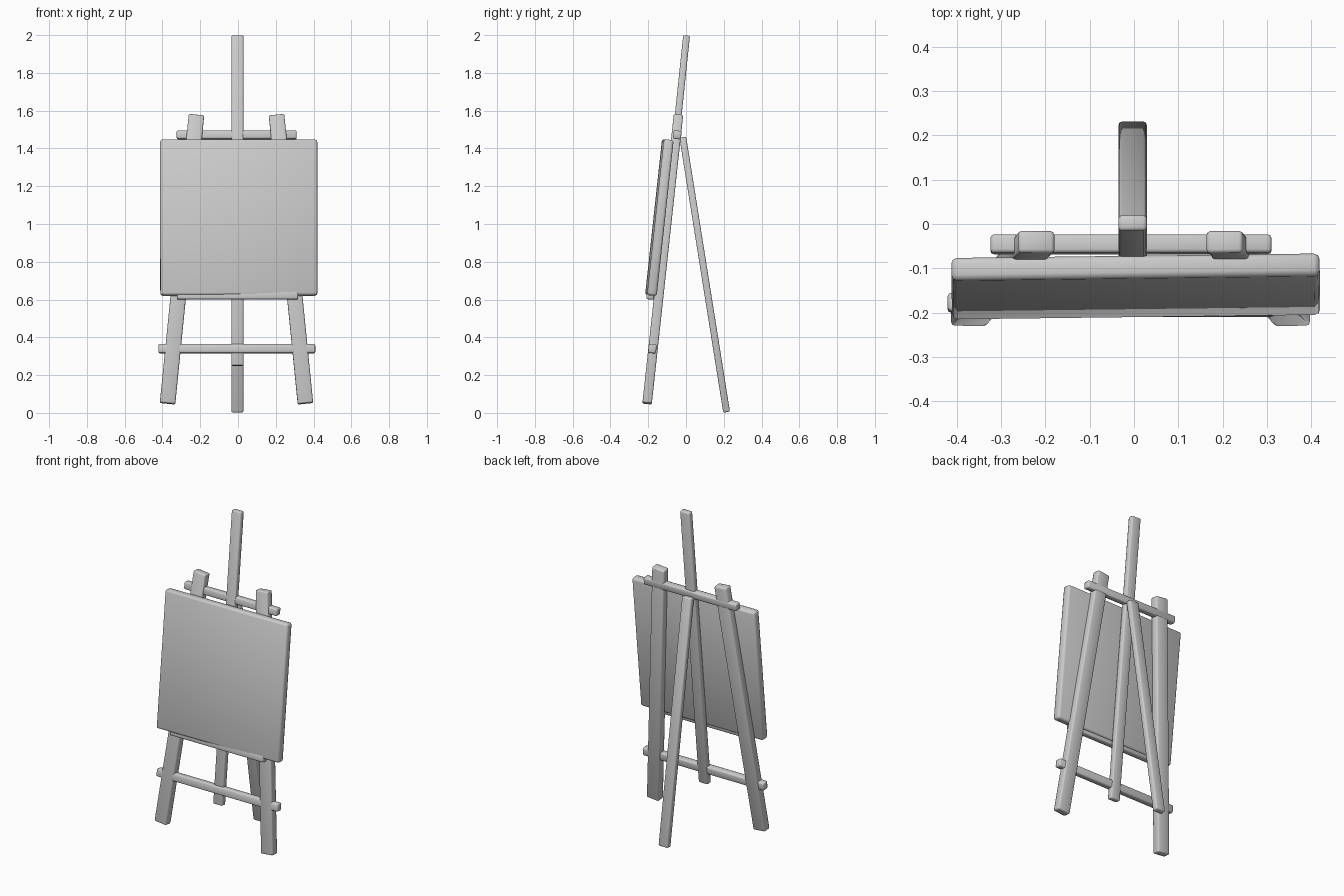
import bpy, bmesh, math
from mathutils import Vector, Matrix

if "Cube" in bpy.data.objects:
    bpy.data.objects.remove(bpy.data.objects["Cube"])

LEAN = math.radians(-6.2)   # backward lean of the front frame


def block(name, size, matrix, bevel=0.008):
    """Softly bevelled box placed by a matrix."""
    bm = bmesh.new()
    bmesh.ops.create_cube(bm, size=1)
    bmesh.ops.scale(bm, vec=size, verts=bm.verts)
    bmesh.ops.bevel(bm, geom=bm.edges[:], offset=bevel, segments=2,
                    profile=0.5, affect='EDGES')
    mesh = bpy.data.meshes.new(name)
    bm.to_mesh(mesh)
    bm.free()
    ob = bpy.data.objects.new(name, mesh)
    bpy.context.collection.objects.link(ob)
    ob.matrix_world = matrix
    bpy.context.view_layer.objects.active = ob
    ob.select_set(True)
    bpy.ops.object.shade_smooth_by_angle(angle=math.radians(50))
    ob.select_set(False)
    return ob


def post(name, bottom, top, width, depth):
    """Upright plank running between two points."""
    a, b = Vector(bottom), Vector(top)
    z = (b - a).normalized()
    y = z.cross(Vector((1, 0, 0))).normalized()
    x = y.cross(z)
    m = Matrix((x, y, z)).transposed().to_4x4()
    m.translation = (a + b) / 2
    return block(name, (width, depth, (b - a).length), m)


def leaning(loc, turn=0.0):
    return (Matrix.Translation(loc) @ Matrix.Rotation(turn, 4, 'Z')
            @ Matrix.Rotation(LEAN, 4, 'X'))


# Splayed front legs
for side, label in ((-1, "left"), (1, "right")):
    post(f"front_leg_{label}", (side * 0.365 - 0.008, -0.206, 0.05),
         (side * 0.212 - 0.008, -0.04, 1.577), 0.082, 0.05)

# Central mast and rear prop leg
post("mast", (-0.003, -0.18, 0.25), (-0.003, 0.003, 1.998), 0.064, 0.036)
post("back_leg", (-0.003, 0.215, 0.004), (-0.003, -0.017, 1.46), 0.064, 0.036)

# Cross bars
block("upper_crossbar", (0.635, 0.042, 0.045), leaning((-0.007, -0.046, 1.472)))
block("lower_crossbar", (0.83, 0.042, 0.048), leaning((-0.006, -0.178, 0.34)))

# Ledge carrying the canvas
block("canvas_ledge", (0.64, 0.04, 0.045), leaning((-0.002, -0.189, 0.623)))

# Canvas board, turned very slightly
block("canvas", (0.832, 0.052, 0.83),
      leaning((0.004, -0.141, 1.034), math.radians(0.7)), 0.013)
